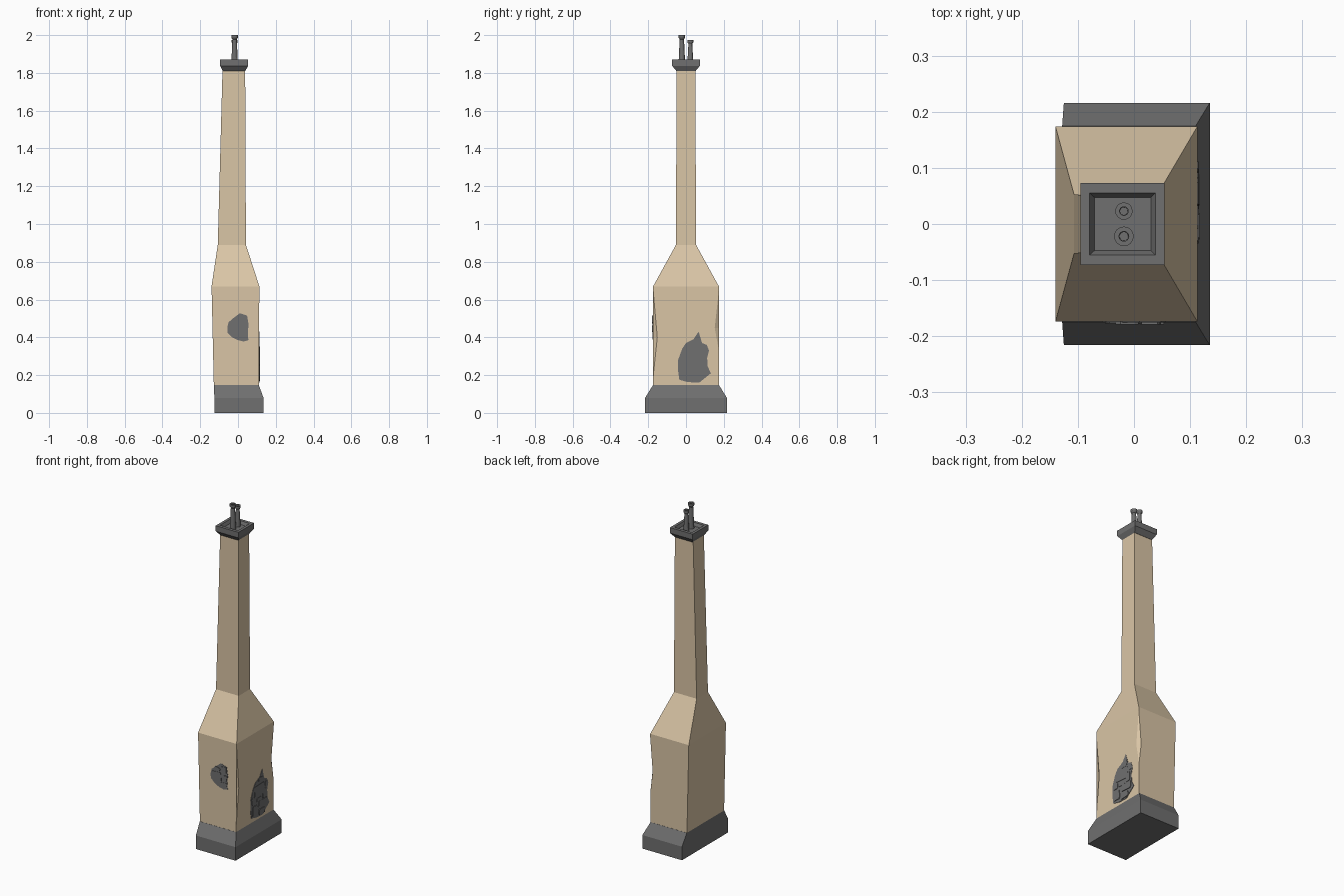
import bpy, bmesh, math, random
from mathutils import Vector

if "Cube" in bpy.data.objects:
    bpy.data.objects.remove(bpy.data.objects["Cube"])

random.seed(4)


def material(name, rgb):
    m = bpy.data.materials.new(name)
    m.diffuse_color = (*rgb, 1)
    m.use_nodes = True
    m.node_tree.nodes["Principled BSDF"].inputs["Base Color"].default_value = m.diffuse_color
    return m


PLASTER = material("cream plaster", (0.70, 0.56, 0.38))
STONE = material("grey stone", (0.16, 0.16, 0.16))


def finish(bm, name, mat):
    bmesh.ops.remove_doubles(bm, verts=bm.verts, dist=1e-5)
    bmesh.ops.recalc_face_normals(bm, faces=bm.faces)
    me = bpy.data.meshes.new(name)
    bm.to_mesh(me)
    bm.free()
    me.materials.append(mat)
    ob = bpy.data.objects.new(name, me)
    bpy.context.collection.objects.link(ob)
    return ob


def corners(r):
    z, x0, x1, y0, y1 = r
    return [Vector(p) for p in ((x0, y0, z), (x1, y0, z), (x1, y1, z), (x0, y1, z))]


def tower(name, rings, mat, chips=()):
    """Stack of rectangular rings (z, x0, x1, y0, y1). A chip is
    (section, corner, z_low, z_mid, z_high, depth on face before, depth on face after)."""
    bm = bmesh.new()

    def face(pts):
        return bm.faces.new([bm.verts.new(p) for p in pts])

    for s in range(len(rings) - 1):
        lo, hi = corners(rings[s]), corners(rings[s + 1])
        before, after = {}, {}
        for sec, c, zl, zm, zh, db, da in chips:
            if sec != s:
                continue
            low, mid, high = [lo[c].lerp(hi[c], (z - lo[c].z) / (hi[c].z - lo[c].z))
                              for z in (zl, zm, zh)]
            a = mid + (lo[c - 1] - lo[c]).normalized() * db
            b = mid + (lo[(c + 1) % 4] - lo[c]).normalized() * da
            before[c], after[c] = [low, a, high], [low, b, high]
            face([low, b, a])
            face([high, a, b])
        for i in range(4):
            j = (i + 1) % 4
            face([lo[i], lo[j]] + before.get(j, []) + [hi[j], hi[i]] + after.get(i, [])[::-1])
    face(corners(rings[0])[::-1])
    face(corners(rings[-1]))
    big = [f for f in bm.faces if len(f.verts) > 4]
    bmesh.ops.triangulate(bm, faces=big, ngon_method='EAR_CLIP')
    return finish(bm, name, mat)


# plinth
tower("plinth", [(0, -0.125, 0.135, -0.216, 0.216),
                 (0.08, -0.125, 0.135, -0.216, 0.216),
                 (0.147, -0.128, 0.11, -0.175, 0.175)], STONE,
      [(0, 2, 0.055, 0.07, 0.079, 0.012, 0.01)])

# plastered stack with chipped corners
tower("plaster_stack", [(0.147, -0.128, 0.11, -0.174, 0.174),
                        (0.67, -0.14, 0.113, -0.174, 0.174),
                        (0.89, -0.107, 0.042, -0.053, 0.053),
                        (1.815, -0.082, 0.038, -0.05, 0.05)], PLASTER,
      [(0, 1, 0.19, 0.40, 0.65, 0.018, 0.022),
       (0, 2, 0.33, 0.45, 0.65, 0.022, 0.015),
       (2, 0, 1.33, 1.60, 1.75, 0.012, 0.010),
       (2, 1, 1.00, 1.13, 1.30, 0.025, 0.012),
       (2, 2, 1.42, 1.60, 1.78, 0.013, 0.010)])

# cap with sunken top
tower("cap", [(1.81, -0.08, 0.038, -0.051, 0.051),
              (1.837, -0.095, 0.054, -0.073, 0.073),
              (1.87, -0.095, 0.054, -0.073, 0.073),
              (1.87, -0.079, 0.038, -0.055, 0.055),
              (1.852, -0.07, 0.03, -0.047, 0.047)], STONE,
      [(1, 1, 1.845, 1.86, 1.869, 0.01, 0.012)])


# chimney pots
def pot(name, y, r, top):
    prof = [(r, 1.85), (r * 0.92, 1.88), (r * 0.66, top - 0.022), (r * 1.0, top - 0.013),
            (r * 1.0, top), (r * 0.5, top), (r * 0.45, top - 0.03)]
    bm = bmesh.new()
    n = 16
    loops = [[bm.verts.new((-0.018 + q * math.cos(k * math.tau / n),
                            y + q * math.sin(k * math.tau / n), z)) for k in range(n)]
             for q, z in prof]
    for a, b in zip(loops, loops[1:]):
        for k in range(n):
            bm.faces.new((a[k], a[(k + 1) % n], b[(k + 1) % n], b[k]))
    bm.faces.new(loops[0][::-1])
    bm.faces.new(loops[-1])
    finish(bm, name, STONE)


pot("tall_pot", -0.022, 0.0175, 2.0)
pot("short_pot", 0.023, 0.0155, 1.975)


# exposed stone patches: thin backing plus raised blocks
def patch(name, place, outline, blocks):
    bm = bmesh.new()

    def plate(pts, h):
        lo = [bm.verts.new(place(u, v, -0.004)) for u, v in pts]
        hi = [bm.verts.new(place(u, v, h)) for u, v in pts]
        n = len(pts)
        bm.faces.new(hi)
        for i in range(n):
            bm.faces.new((lo[i], lo[(i + 1) % n], hi[(i + 1) % n], hi[i]))

    plate(outline, 0.0015)
    for u0, u1, v0, v1 in blocks:
        def j():
            return random.uniform(-0.004, 0.004)
        e = 0.006
        plate([(u0 + e, v0 + j()), (u1 - e, v0 + j()), (u1 + j(), v0 + e), (u1 + j(), v1 - e),
               (u1 - e, v1 + j()), (u0 + e, v1 + j()), (u0 + j(), v1 - e), (u0 + j(), v0 + e)],
              random.uniform(0.003, 0.0055))
    finish(bm, name, STONE)


patch("side_stones", lambda u, v, d: (0.1115 + d, u, v),
      [(-0.035, 0.175), (0.01, 0.163), (0.07, 0.16), (0.095, 0.18), (0.132, 0.21),
       (0.115, 0.245), (0.112, 0.29), (0.122, 0.33), (0.11, 0.36), (0.085, 0.37),
       (0.067, 0.43), (0.04, 0.39), (0.0, 0.37), (-0.02, 0.34), (-0.042, 0.28), (-0.043, 0.23)],
      [(-0.03, 0.02, 0.185, 0.24), (0.03, 0.09, 0.17, 0.205), (0.03, 0.11, 0.213, 0.25),
       (-0.035, 0.005, 0.25, 0.29), (0.012, 0.06, 0.25, 0.275), (0.068, 0.106, 0.258, 0.31),
       (-0.008, 0.085, 0.285, 0.35), (0.093, 0.115, 0.318, 0.35), (0.03, 0.08, 0.358, 0.385)])

patch("front_stones", lambda u, v, d: (u, -0.174 - d, v),
      [(-0.057, 0.45), (-0.055, 0.425), (-0.03, 0.4), (0.0, 0.385), (0.03, 0.378), (0.055, 0.385),
       (0.052, 0.42), (0.056, 0.47), (0.048, 0.515), (0.01, 0.528), (-0.02, 0.505), (-0.05, 0.48)],
      [(-0.05, 0.012, 0.42, 0.47), (0.02, 0.05, 0.43, 0.465), (0.0, 0.05, 0.39, 0.42),
       (-0.03, 0.008, 0.478, 0.5), (0.014, 0.048, 0.473, 0.515)])
